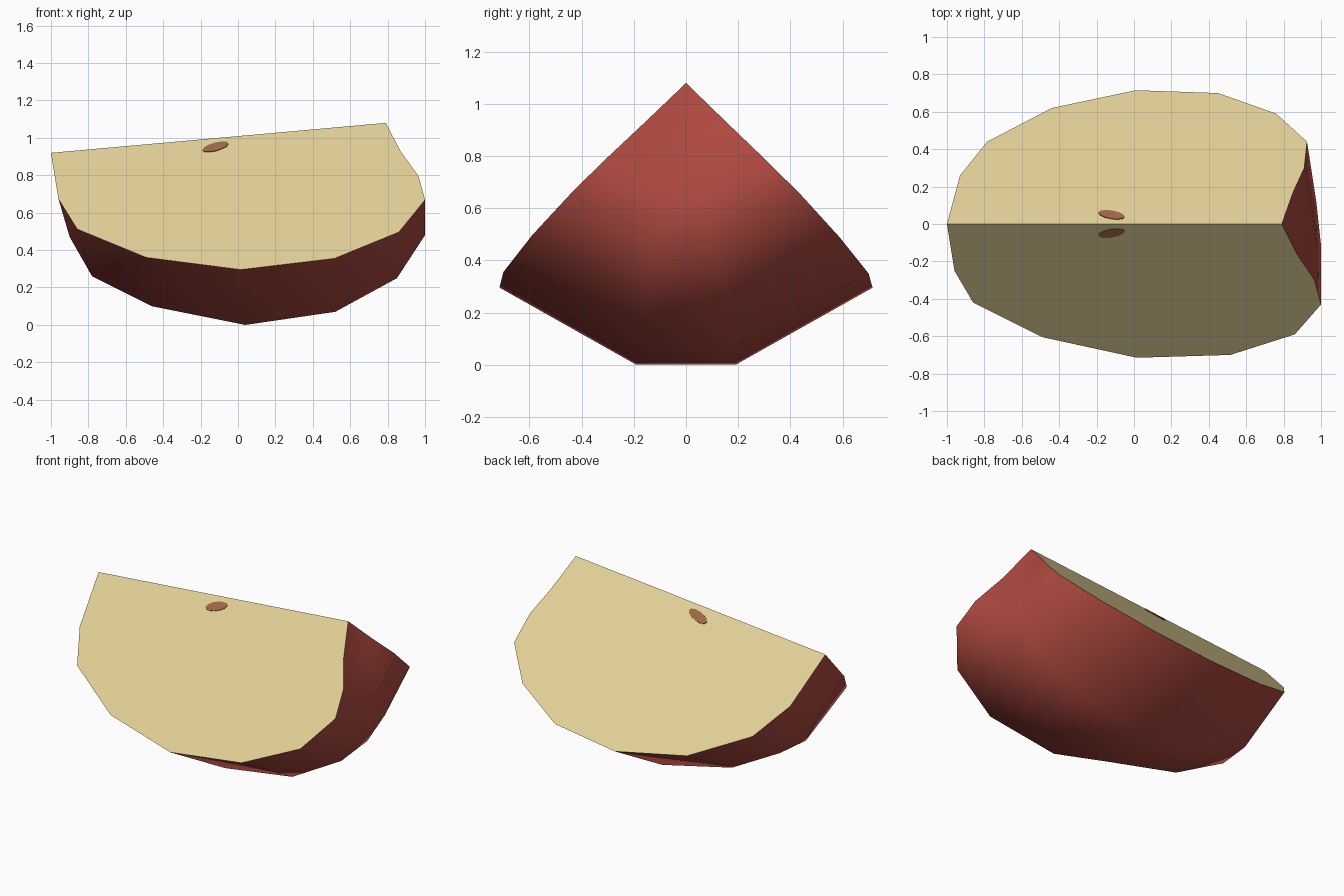
import bpy, bmesh, math

if "Cube" in bpy.data.objects:
    bpy.data.objects.remove(bpy.data.objects["Cube"])


def material(name, rgb):
    m = bpy.data.materials.new(name)
    m.diffuse_color = (*rgb, 1)
    m.use_nodes = True
    m.node_tree.nodes["Principled BSDF"].inputs["Base Color"].default_value = m.diffuse_color
    return m


flesh = material("pale_flesh", (0.76, 0.63, 0.31))
skin = material("red_skin", (0.43, 0.068, 0.052))
brown = material("seed_brown", (0.34, 0.14, 0.055))


def ridge(x):
    # height of the straight top edge where the two cuts meet
    return 0.92 + (x + 1) * 0.16 / 1.79


def cut_point(x, y):
    # point on the 45 degree cut faces
    return (x, y, ridge(x) - abs(y))


def make_object(name, bm, mats):
    me = bpy.data.meshes.new(name)
    bm.to_mesh(me)
    bm.free()
    for m in mats:
        me.materials.append(m)
    ob = bpy.data.objects.new(name, me)
    bpy.context.collection.objects.link(ob)
    return ob


# rows along the wedge: front rim x, y; back rim x, y; skin middle x, z
ROWS = [(-.96, -.25, -.93, .26, -.90, .47), (-.86, -.42, -.785, .44, -.78, .26),
        (-.49, -.605, -.44, .62, -.46, .10), (.015, -.715, .01, .715, .04, 0),
        (.515, -.70, .45, .70, .52, .07), (.86, -.59, .76, .59, .85, .25),
        (1.0, -.43, .925, .44, 1.0, .48), (.965, -.30, .91, .30, .97, .675),
        (.87, -.16, .85, .17, .875, .86)]

# wedge: skin strips between the two tips, closed by two flat cuts
bm = bmesh.new()
tip_a = bm.verts.new(cut_point(-1, 0))
tip_b = bm.verts.new(cut_point(.79, 0))
grid = []
for fx, fy, bx, by, mx, mz in ROWS:
    my = .133 * (by - fy)
    dx = (bx - fx) / 3
    pts = [cut_point(fx, fy), (mx, -my, mz), (mx + dx, my, mz), cut_point(bx, by)]
    grid.append([bm.verts.new(p) for p in pts])
for c in range(3):
    bm.faces.new((tip_a, grid[0][c], grid[0][c + 1]))
    bm.faces.new((tip_b, grid[-1][c + 1], grid[-1][c]))
    for r, s in zip(grid, grid[1:]):
        bm.faces.new((r[c], s[c], s[c + 1], r[c + 1]))
for f in bm.faces:
    f.material_index = 1
    f.smooth = True
for col in (0, 3):
    bm.faces.new([tip_a] + [r[col] for r in grid] + [tip_b])
bmesh.ops.recalc_face_normals(bm, faces=bm.faces)
for e in bm.edges:
    # keep the rim of each cut crisp
    e.smooth = all(f.material_index == 1 for f in e.link_faces)
make_object("fruit_wedge", bm, [flesh, skin])

# seeds: thin oval plates on both cuts
for name, side in (("front_seed", -1), ("back_seed", 1)):
    bm = bmesh.new()
    layers = []
    for lift in (-.002, .003):
        ring = []
        for i in range(12):
            a = math.tau * i / 12
            dx = .07 * math.cos(a)
            d = .048 + .022 * math.sin(a) - .15 * dx
            x, y, z = cut_point(-.12 + dx, side * d)
            ring.append(bm.verts.new((x, y + side * lift, z + lift)))
        bm.faces.new(ring)
        layers.append(ring)
    low, top = layers
    for i in range(12):
        j = (i + 1) % 12
        bm.faces.new((low[i], low[j], top[j], top[i]))
    bmesh.ops.recalc_face_normals(bm, faces=bm.faces)
    make_object(name, bm, [brown])
